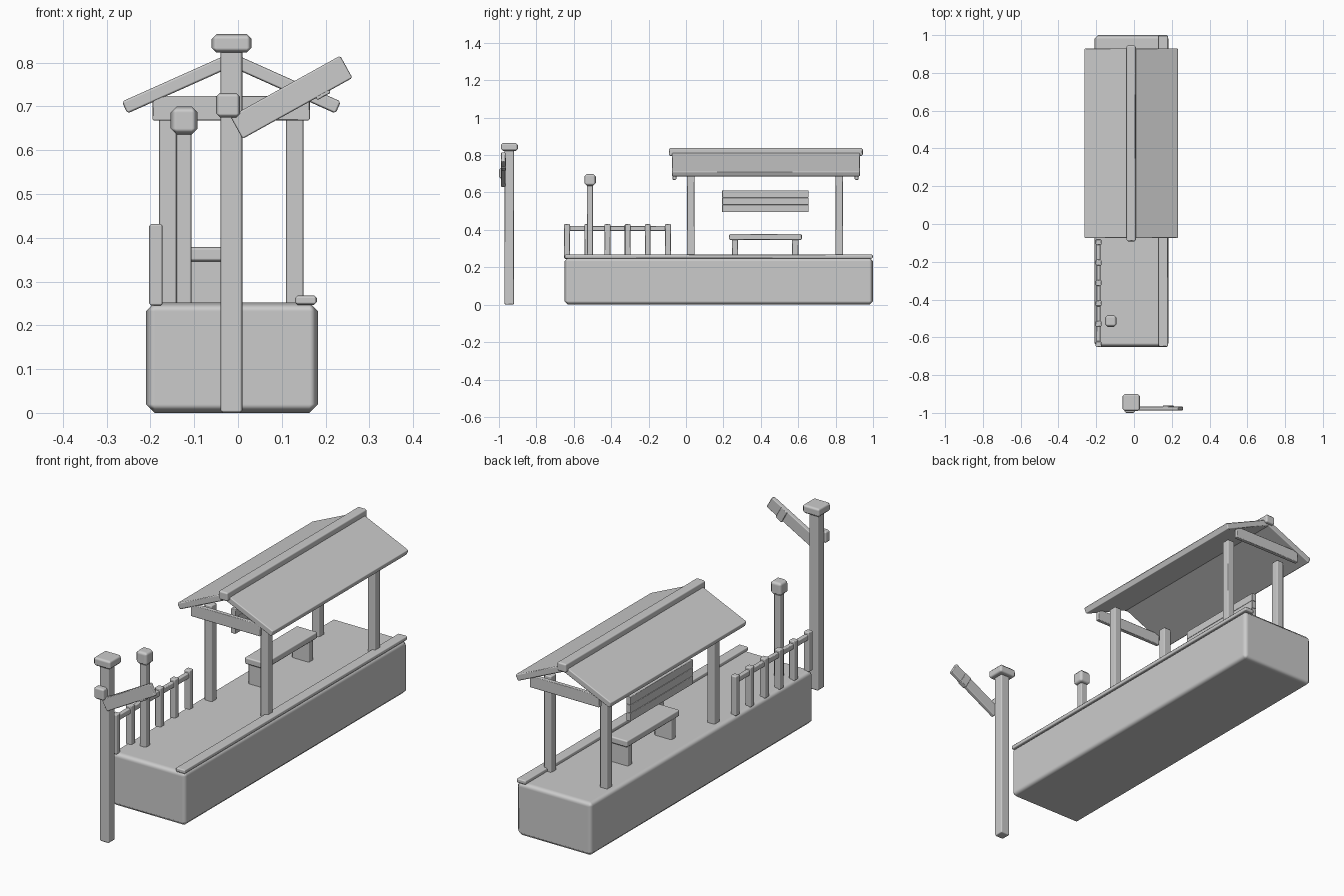
import bpy, math
from mathutils import Matrix, Vector

if "Cube" in bpy.data.objects:
    bpy.data.objects.remove(bpy.data.objects["Cube"])

grey = bpy.data.materials.new("plain_grey")
grey.diffuse_color = (0.6, 0.6, 0.6, 1.0)
grey.use_nodes = True
grey.node_tree.nodes["Principled BSDF"].inputs["Base Color"].default_value = grey.diffuse_color


def box(name, x, y, z, bevel=0.005, tilt=0.0):
    """Chamfered box from (min, max) ranges, optionally tilted about y."""
    size = Vector((x[1] - x[0], y[1] - y[0], z[1] - z[0]))
    bpy.ops.mesh.primitive_cube_add(
        size=1, location=((x[0] + x[1]) / 2, (y[0] + y[1]) / 2, (z[0] + z[1]) / 2))
    ob = bpy.context.object
    ob.name = name
    ob.data.transform(Matrix.Diagonal((*size, 1)))
    ob.rotation_euler.y = -tilt
    ob.data.materials.append(grey)
    for p in ob.data.polygons:
        p.use_smooth = True
    mod = ob.modifiers.new("Chamfer", 'BEVEL')
    mod.width = bevel
    mod.segments = 1
    mod.harden_normals = True
    return ob


# Platform and raised edge strip
box("platform", (-0.21, 0.183), (-0.65, 1.0), (0.0, 0.252), 0.02)
box("platform_edge", (0.13, 0.18), (-0.65, 1.0), (0.247, 0.268), 0.006)

# Shelter posts and gable beams
for side, x in (("left", (-0.18, -0.14)), ("right", (0.11, 0.15))):
    for end, y in (("front", (0.006, 0.046)), ("back", (0.8, 0.84))):
        box(f"shelter_post_{end}_{side}", x, y, (0.245, 0.70))
for end, y in (("front", -0.062), ("back", 0.912)):
    box(f"gable_beam_{end}", (-0.195, 0.164), (y - 0.01, y + 0.01), (0.668, 0.724), 0.003)

# Two roof slopes meeting under the ridge
slope = math.atan(0.447)
length, thick, mid_y = 0.274, 0.03, 0.4275
for side, s in (("left", -1), ("right", 1)):
    along = Vector((s * math.cos(slope), 0, -math.sin(slope)))
    down = Vector((-s * math.sin(slope), 0, -math.cos(slope)))
    c = Vector((-0.015, mid_y, 0.823)) + along * length / 2 + down * thick / 2
    box(f"roof_{side}", (c.x - length / 2, c.x + length / 2), (-0.075, 0.93),
        (c.z - thick / 2, c.z + thick / 2), 0.005, -s * slope)
box("roof_ridge", (-0.04, 0.01), (-0.092, 0.945), (0.795, 0.838), 0.008)

# Bench with slatted back board
box("bench_seat", (-0.13, -0.02), (0.23, 0.62), (0.346, 0.379), 0.007)
for end, y in (("front", 0.262), ("back", 0.584)):
    box(f"bench_leg_{end}", (-0.12, -0.03), (y - 0.017, y + 0.017), (0.245, 0.352))
for i in range(3):
    z = 0.495 + i * 0.0385
    box(f"back_board_slat_{i + 1}", (-0.172, -0.148), (0.193, 0.655), (z, z + 0.0385), 0.002)

# Fence
for i in range(6):
    y = -0.636 + i * 0.108
    box(f"fence_post_{i + 1}", (-0.203, -0.172), (y - 0.0155, y + 0.0155), (0.245, 0.432))
box("fence_rail", (-0.198, -0.177), (-0.65, -0.083), (0.394, 0.42), 0.004)

# Lamp
box("lamp_post", (-0.14, -0.106), (-0.53, -0.496), (0.245, 0.65))
box("lamp_head", (-0.154, -0.092), (-0.544, -0.482), (0.636, 0.70), 0.014)

# Signal mast with a raised arm
box("signal_post", (-0.04, 0.01), (-0.97, -0.92), (0.0, 0.84), 0.006)
box("signal_cap", (-0.06, 0.031), (-0.99, -0.899), (0.823, 0.865), 0.011)
box("signal_pivot", (-0.05, 0.005), (-1.0, -0.965), (0.675, 0.731), 0.009)
arm_tilt = math.radians(29)
cx, cz = 0.122, 0.721
box("signal_arm", (cx - 0.1435, cx + 0.1435), (-0.988, -0.966),
    (cz - 0.029, cz + 0.029), 0.004, arm_tilt)
sx = cx + 0.068 * math.cos(arm_tilt)
sz = cz + 0.068 * math.sin(arm_tilt)
box("signal_arm_band", (sx - 0.018, sx + 0.018), (-0.986, -0.962),
    (sz - 0.035, sz + 0.027), 0.003, arm_tilt)
